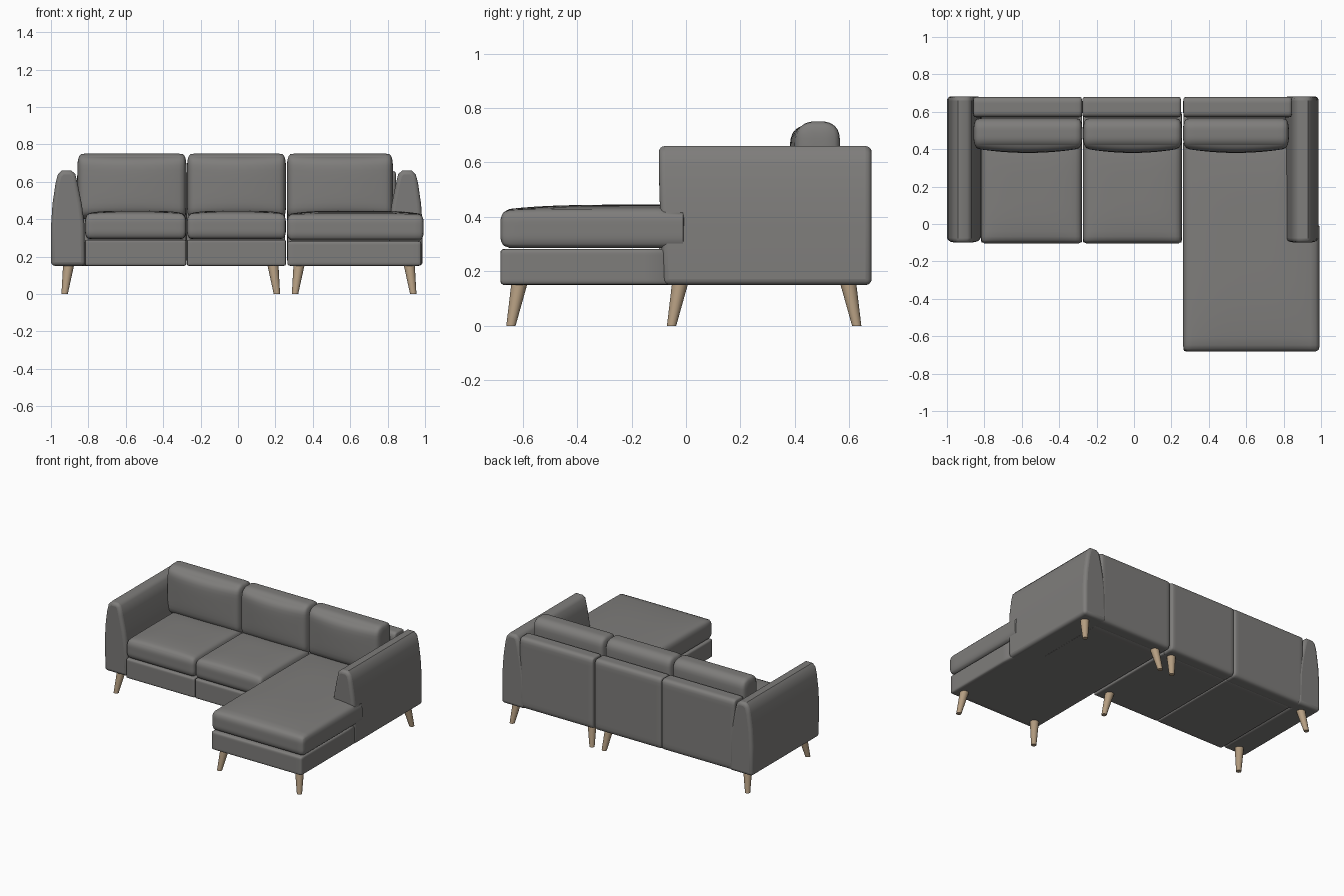
import bpy, bmesh, math
from mathutils import Vector

if "Cube" in bpy.data.objects:
    bpy.data.objects.remove(bpy.data.objects["Cube"])


def make_material(name, rgb):
    m = bpy.data.materials.new(name)
    m.use_nodes = True
    m.diffuse_color = (*rgb, 1)
    m.node_tree.nodes["Principled BSDF"].inputs["Base Color"].default_value = (*rgb, 1)
    return m


FABRIC = make_material("grey fabric", (0.21, 0.205, 0.198))
WOOD = make_material("pale wood", (0.46, 0.34, 0.22))


def finish(bm, name, mat):
    bmesh.ops.recalc_face_normals(bm, faces=bm.faces)
    me = bpy.data.meshes.new(name)
    bm.to_mesh(me)
    bm.free()
    me.materials.append(mat)
    ob = bpy.data.objects.new(name, me)
    bpy.context.collection.objects.link(ob)
    return ob


def smooth(ob, degrees=40):
    bpy.ops.object.select_all(action="DESELECT")
    ob.select_set(True)
    bpy.context.view_layer.objects.active = ob
    bpy.ops.object.shade_smooth_by_angle(angle=math.radians(degrees))


def pad(name, lo, hi, radii, top=0.0, front=0.0, tuck=None):
    """Rounded box; top and front are crown heights, tuck pulls the rear side in."""
    lo, hi, radii = Vector(lo), Vector(hi), Vector(radii)
    mid, half = (lo + hi) / 2, (hi - lo) / 2
    bm = bmesh.new()
    bmesh.ops.create_cube(bm, size=2)
    bmesh.ops.subdivide_edges(bm, edges=bm.edges[:], cuts=17, use_grid_fill=True)
    for v in bm.verts:
        u = Vector([math.sin(c * math.pi / 2) for c in v.co])  # denser near edges
        core, e = Vector(), Vector()
        for i in range(3):
            p, lim = u[i] * half[i], half[i] - radii[i]
            core[i] = max(-lim, min(lim, p))
            e[i] = (p - core[i]) / radii[i]
        e.normalize()
        p = mid + core + Vector([e[i] * radii[i] for i in range(3)])
        if u.z > 0:
            p.z += top * (1 - u.x ** 4) * (1 - u.y ** 4) * u.z
        if u.y < 0:
            p.y += front * (1 - u.x ** 2) * (1 - u.z ** 4) * u.y
        if tuck and p.y > 0:
            p.x = min(p.x, tuck)
        v.co = p
    smooth(finish(bm, name, FABRIC), 60)


# Armrests: tapered cross-section swept from front to back
ARM = [(0, 0.15), (0, 0.36), (0.008, 0.48), (0.024, 0.59), (0.036, 0.637), (0.058, 0.66),
       (0.108, 0.66), (0.13, 0.642), (0.145, 0.58), (0.165, 0.48), (0.178, 0.38), (0.184, 0.15)]


def arm(name, outer, side):
    bm = bmesh.new()
    ring = [bm.verts.new((outer + side * x, -0.085, z)) for x, z in ARM]
    face = bm.faces.new(ring)
    ext = bmesh.ops.extrude_face_region(bm, geom=[face])
    moved = [g for g in ext["geom"] if isinstance(g, bmesh.types.BMVert)]
    bmesh.ops.translate(bm, verts=moved, vec=(0, 0.767, 0))
    for v in bm.verts:  # front leans out slightly towards the top
        if v.co.y < 0:
            v.co.y -= 0.015 * min(1, (v.co.z - 0.15) / 0.4)
    ob = finish(bm, name, FABRIC)
    bev = ob.modifiers.new("soft edges", "BEVEL")
    bev.width, bev.segments, bev.limit_method = 0.022, 4, "ANGLE"
    bev.angle_limit = math.radians(60)
    smooth(ob)


arm("right_arm", -1.0, 1)
arm("left_arm", 0.987, -1)

# Three seat bays: inner limits of each bay
SEAMS = [("right", -0.818, -0.277), ("middle", -0.273, 0.256)]
for bay, x0, x1 in SEAMS:
    pad(bay + "_base", (x0, -0.1, 0.15), (x1, 0.6, 0.29), (0.008, 0.012, 0.012))
    pad(bay + "_seat_cushion", (x0, -0.105, 0.293), (x1, 0.46, 0.428),
        (0.025, 0.03, 0.045), top=0.017)

# Chaise
pad("chaise_base", (0.264, -0.682, 0.15), (0.98, 0.6, 0.283), (0.015, 0.015, 0.015), tuck=0.82)
pad("chaise_cushion", (0.262, -0.682, 0.286), (0.993, 0.46, 0.425),
    (0.025, 0.03, 0.045), top=0.02, tuck=0.82)

# Backrest panels and loose back cushions
for bay, x0, x1 in [("right", -0.86, -0.277), ("middle", -0.277, 0.252), ("left", 0.263, 0.845)]:
    pad(bay + "_back_panel", (x0, 0.57, 0.15), (x1, 0.68, 0.657), (0.01, 0.03, 0.03))
for bay, x0, x1 in [("right", -0.858, -0.276), ("middle", -0.272, 0.256), ("left", 0.262, 0.828)]:
    pad(bay + "_back_cushion", (x0, 0.405, 0.40), (x1, 0.565, 0.75),
        (0.025, 0.06, 0.06), front=0.025)


# Tapered legs, splayed outwards
def leg(name, x, y, sx, sy):
    bm = bmesh.new()
    bmesh.ops.create_cone(bm, cap_ends=True, segments=20, radius1=0.017, radius2=0.03, depth=0.16)
    for v in bm.verts:
        low = v.co.z < 0
        v.co.x += x + (0 if low else -0.022 * sx)
        v.co.y += y + (0 if low else -0.032 * sy)
        v.co.z += 0.08
    smooth(finish(bm, name, WOOD))


LEG_GROUPS = [("sofa", -0.927, 0.208, -0.053), ("chaise", 0.305, 0.937, -0.643)]
for part, xr, xl, yf in LEG_GROUPS:
    for side, x, sx in (("right", xr, -1), ("left", xl, 1)):
        leg(f"{part}_front_{side}_leg", x, yf, sx, -1)
        leg(f"{part}_back_{side}_leg", x, 0.627, sx, 1)
